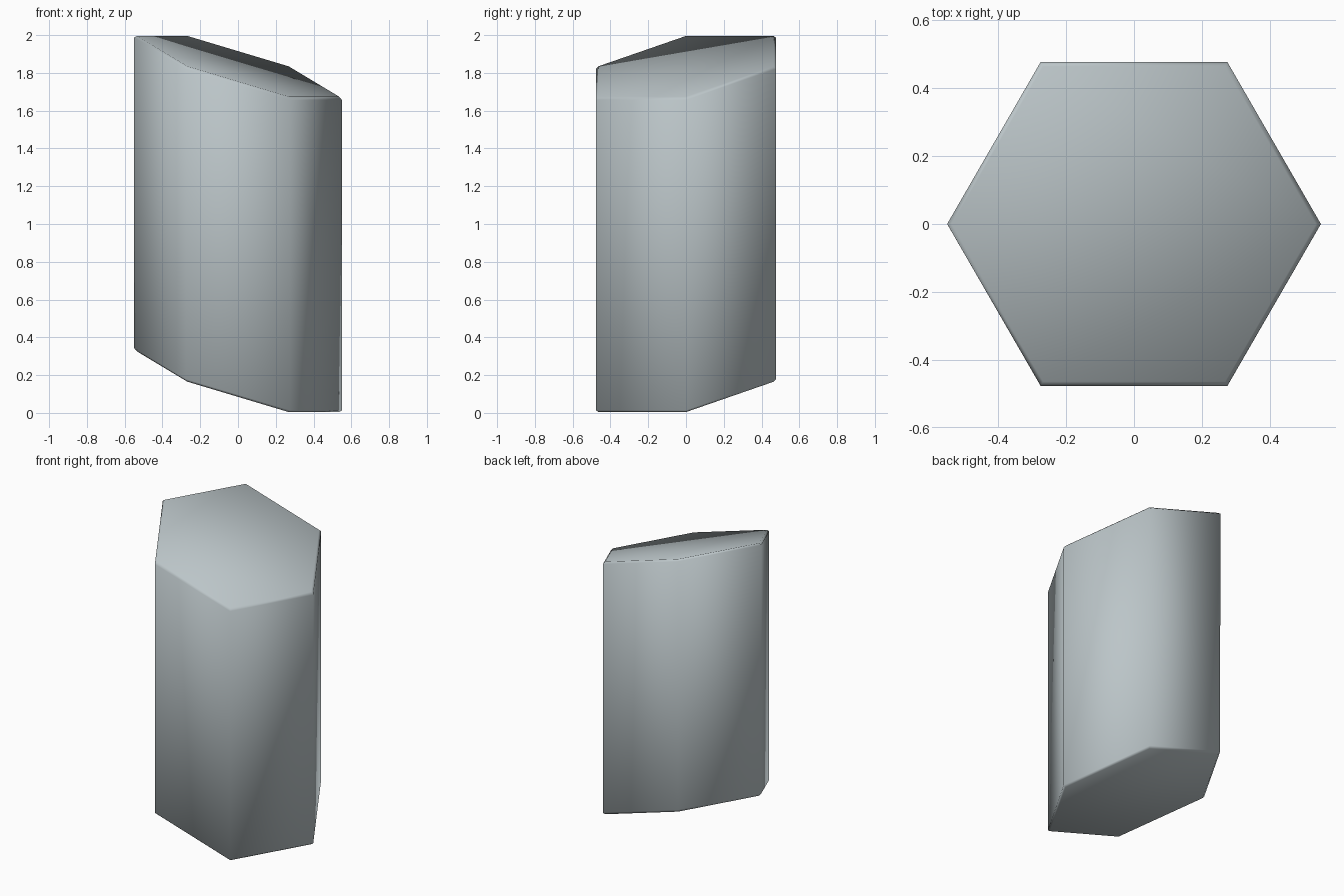
import bpy, bmesh
from mathutils import Matrix

if "Cube" in bpy.data.objects:
    bpy.data.objects.remove(bpy.data.objects["Cube"])

stone = bpy.data.materials.new("pale grey stone")
stone.diffuse_color = (0.50, 0.56, 0.58, 1)
stone.use_nodes = True
stone.node_tree.nodes["Principled BSDF"].inputs["Base Color"].default_value = stone.diffuse_color

# six-sided column
bm = bmesh.new()
bmesh.ops.create_cone(bm, cap_ends=True, segments=6, radius1=0.55, radius2=0.55, depth=1.67)
bmesh.ops.rotate(bm, verts=bm.verts, matrix=Matrix.Rotation(0.0, 3, 'Z'))
# make sure a corner points along x
if max(v.co.x for v in bm.verts) < 0.52:
    bmesh.ops.rotate(bm, verts=bm.verts, matrix=Matrix.Rotation(0.5235988, 3, 'Z'))
# both ends slant along the same parallel planes
for v in bm.verts:
    v.co.z += 1.0 - 0.3 * v.co.x + 0.173 * v.co.y
# narrow chamfer round both end caps
rims = [e for e in bm.edges if abs(e.verts[0].co.z - e.verts[1].co.z) < 1.0]
bmesh.ops.bevel(bm, geom=rims, offset=0.013, segments=1, affect='EDGES', profile=0.5)
bmesh.ops.recalc_face_normals(bm, faces=bm.faces)
for f in bm.faces:
    f.smooth = True

mesh = bpy.data.meshes.new("column")
bm.to_mesh(mesh)
bm.free()
column = bpy.data.objects.new("column", mesh)
bpy.context.collection.objects.link(column)
mesh.materials.append(stone)
